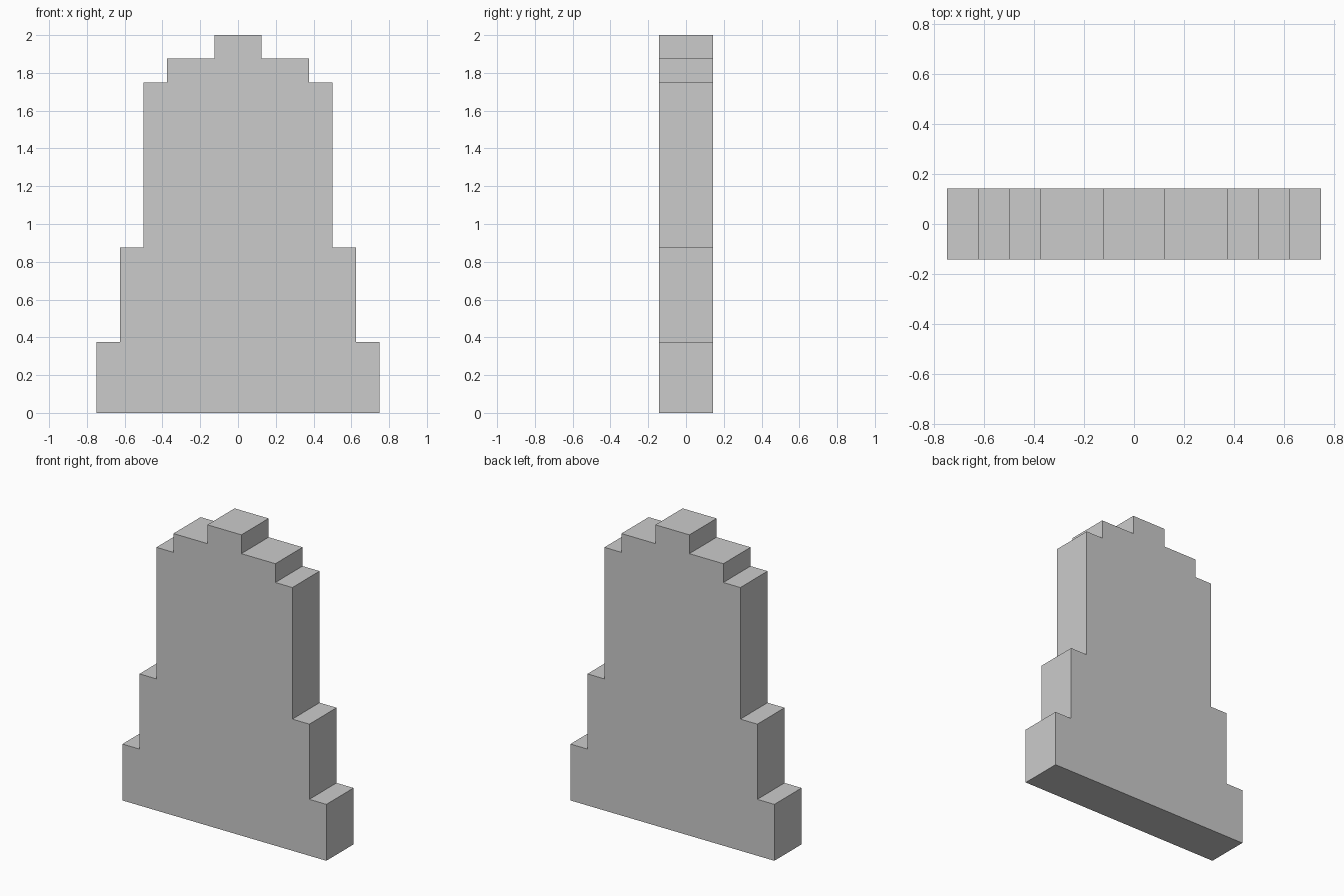
import bpy, bmesh

if "Cube" in bpy.data.objects:
    bpy.data.objects.remove(bpy.data.objects["Cube"])

HALF_DEPTH = 0.143
# Right-hand steps from the ground up: (half width, top height)
STEPS = [(0.75, 0.375), (0.625, 0.875), (0.5, 1.75), (0.375, 1.875), (0.125, 2.0)]

# Stepped outline, mirrored across x = 0
right = []
z = 0.0
for half_width, top in STEPS:
    right += [(half_width, z), (half_width, top)]
    z = top
outline = right + [(-x, h) for x, h in reversed(right)]

# Extrude the outline from front to back
bm = bmesh.new()
front = bm.faces.new([bm.verts.new((x, -HALF_DEPTH, h)) for x, h in outline])
extruded = bmesh.ops.extrude_face_region(bm, geom=[front], use_keep_orig=True)
back_verts = [g for g in extruded["geom"] if isinstance(g, bmesh.types.BMVert)]
bmesh.ops.translate(bm, verts=back_verts, vec=(0, 2 * HALF_DEPTH, 0))
bmesh.ops.recalc_face_normals(bm, faces=bm.faces)

mesh = bpy.data.meshes.new("stepped_slab")
bm.to_mesh(mesh)
bm.free()
slab = bpy.data.objects.new("stepped_slab", mesh)
bpy.context.collection.objects.link(slab)
